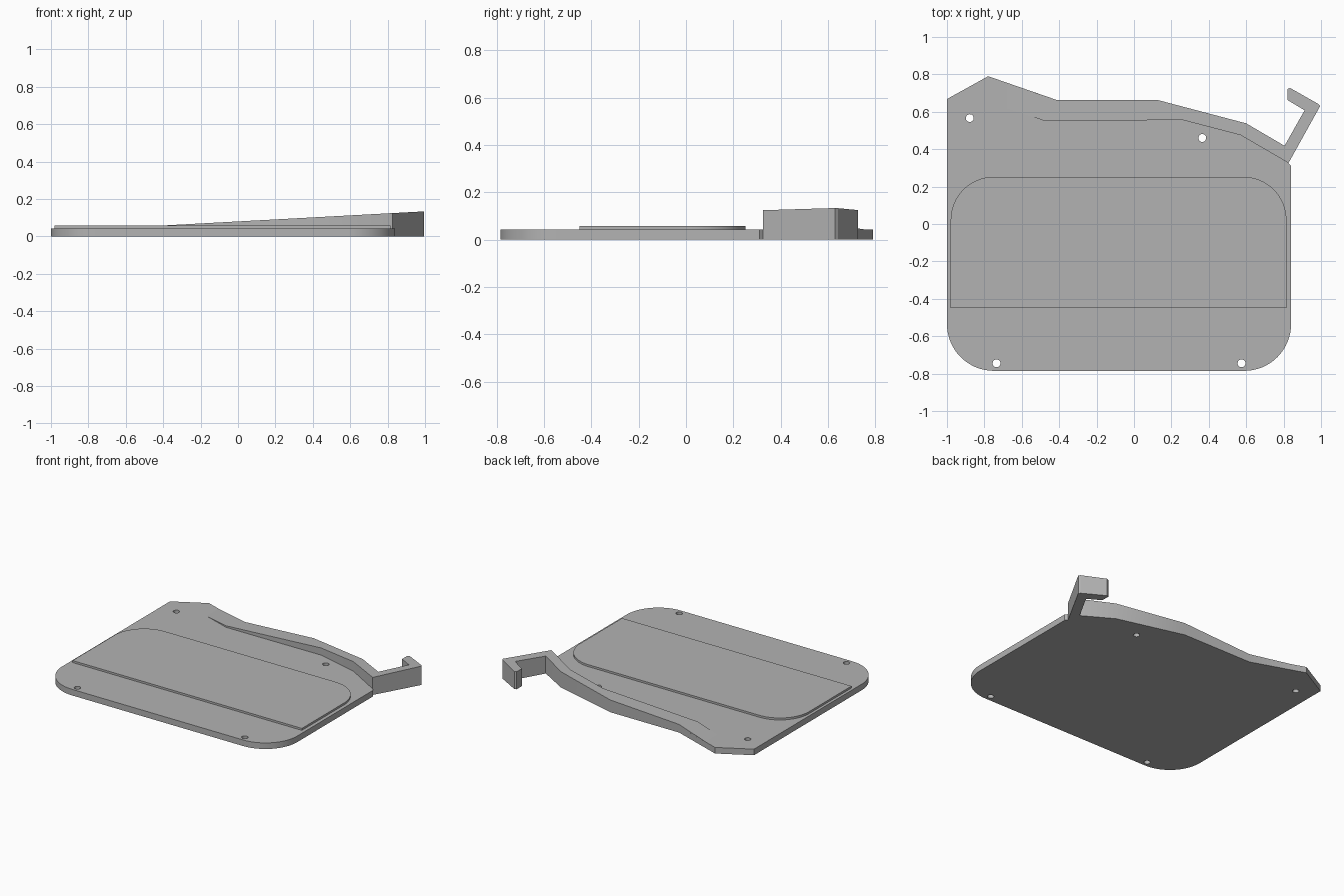
import bpy, bmesh, math
from mathutils import Vector

cube = bpy.data.objects.get("Cube")
if cube:
    bpy.data.objects.remove(cube, do_unlink=True)

grey = bpy.data.materials.new("plain grey")
grey.use_nodes = True
colour = (0.45, 0.45, 0.45, 1)
grey.diffuse_color = colour
grey.node_tree.nodes["Principled BSDF"].inputs["Base Color"].default_value = colour

PLATE_TOP = 0.043


def slope(x):
    """Height of the rising rail at x."""
    return 0.0797 + 0.054 * x


def arc(cx, cy, r, start, end, steps=16):
    angles = [math.radians(start + (end - start) * i / steps) for i in range(steps + 1)]
    return [(cx + r * math.cos(a), cy + r * math.sin(a)) for a in angles]


def prism(name, loops, bottom, top):
    """Extrude an outline, with optional hole loops, up to the height top(x)."""
    bm = bmesh.new()
    edges = []
    for loop in loops:
        vs = [bm.verts.new((x, y, bottom)) for x, y in loop]
        edges += [bm.edges.new((v, vs[i - 1])) for i, v in enumerate(vs)]
    bmesh.ops.triangle_fill(bm, edges=edges, use_beauty=True, normal=Vector((0, 0, 1)))
    extruded = bmesh.ops.extrude_face_region(bm, geom=bm.faces[:], use_keep_orig=True)
    for v in extruded["geom"]:
        if isinstance(v, bmesh.types.BMVert):
            v.co.z = top(v.co.x)
    bmesh.ops.remove_doubles(bm, verts=bm.verts[:], dist=0.0001)
    bmesh.ops.recalc_face_normals(bm, faces=bm.faces[:])
    mesh = bpy.data.meshes.new(name)
    bm.to_mesh(mesh)
    bm.free()
    mesh.materials.append(grey)
    obj = bpy.data.objects.new(name, mesh)
    bpy.context.collection.objects.link(obj)
    bpy.ops.object.select_all(action="DESELECT")
    obj.select_set(True)
    bpy.context.view_layer.objects.active = obj
    bpy.ops.object.shade_smooth_by_angle(angle=math.radians(20))
    return obj


# Back edge shared by the plate and rail, from left to right
back_edge = [(-0.41, 0.662), (0.13, 0.662), (0.6, 0.538), (0.805, 0.418)]
joint = (0.826, 0.326)

# Base plate with rounded front corners and four screw holes
outline = arc(-0.75, -0.535, 0.25, 180, 270) + arc(0.59, -0.535, 0.25, 270, 360)
outline += [(0.84, 0.31), joint] + back_edge[::-1] + [(-0.78, 0.79), (-1, 0.668)]
centres = [(-0.878, 0.566), (0.365, 0.46), (-0.735, -0.745), (0.575, -0.745)]
holes = [arc(x, y, 0.021, 0, 345, 23) for x, y in centres]
prism("base_plate", [outline] + holes, 0, lambda x: PLATE_TOP)

# Raised pad, rounded at the back
pad = [(-0.98, -0.45), (0.815, -0.45)]
pad += arc(0.585, 0.022, 0.23, 0, 90) + arc(-0.75, 0.022, 0.23, 90, 180)
prism("raised_pad", [pad], PLATE_TOP, lambda x: 0.057)

# Wedge-shaped rail that rises out of the plate along the back
inner_edge = [(0.57, 0.475), (0.26, 0.556), (-0.18, 0.553), (-0.48, 0.552), (-0.68, 0.62)]
rail = [(-0.68, 0.755)] + back_edge + [joint] + inner_edge
prism("back_rail", [rail], PLATE_TOP, lambda x: max(PLATE_TOP, slope(x)))

# Bent hook at the end of the rail
hook = [back_edge[-1], joint, (0.995, 0.63), (0.985, 0.642), (0.835, 0.727),
        (0.82, 0.722), (0.82, 0.663), (0.912, 0.608)]
prism("side_hook", [hook], 0, slope)
